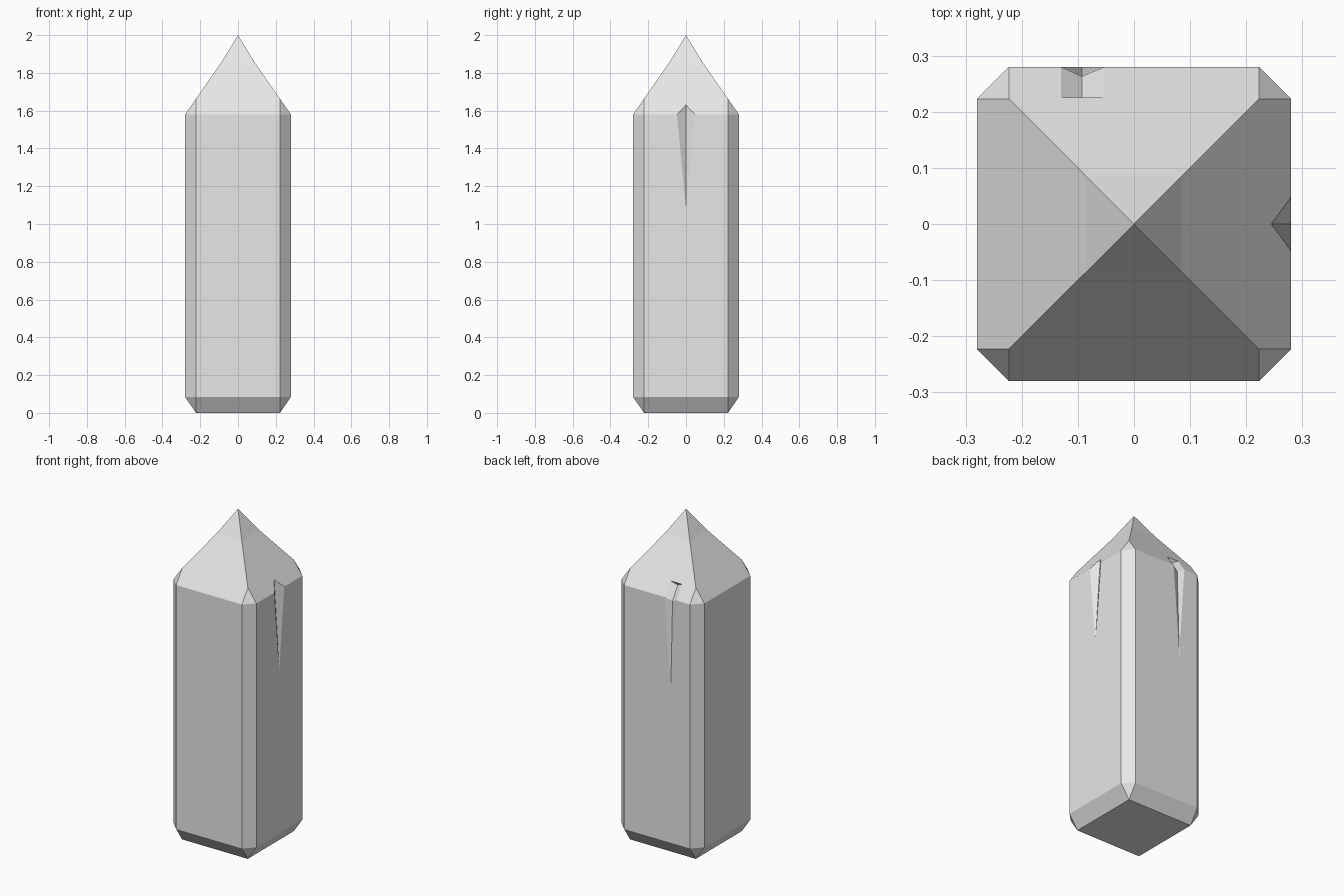
import bpy
import bmesh
from math import pi
from mathutils import Matrix, Vector

cube = bpy.data.objects.get("Cube")
if cube:
    bpy.data.objects.remove(cube, do_unlink=True)

# Main sizes of the crystal shaft and its point
W = 0.28        # half width of the shaft
F = 0.223       # half width of each flat side
M = 0.085       # half width where the point steepens
BASE, SHOULDER, KINK, TIP = 0.085, 1.58, 1.86, 2.0


def roof(x):
    """Height of the lower part of the point at distance x from the axis."""
    return SHOULDER + (W - x) * (KINK - SHOULDER) / (W - M)


# Each notch is drawn on the +x side: (depth, sideways, height)
def simple_notch():
    a, b = (W, -0.048, SHOULDER), (W, 0.048, SHOULDER)
    low, top = (W, 0, 1.085), (0.245, 0, roof(0.245))
    return dict(wall=[b, low, a], roof=[a, top, b],
                faces=[(low, a, top), (low, top, b)])


def stepped_notch():
    left, mid, right, back = 0.053, 0.093, 0.13, 0.225
    a, b = (W, left, SHOULDER), (W, right, SHOULDER)
    c, d = (back, left, roof(back)), (back, right, roof(back))
    low, bend, end = (W, mid, 1.02), (0.263, mid, 1.56), (0.213, mid, 1.64)
    return dict(wall=[b, low, a], roof=[a, c, d, b],
                faces=[(low, a, bend), (low, bend, b), (a, c, end, bend),
                       (b, bend, end, d), (c, d, end)])


plain = dict(wall=[], roof=[], faces=[])
notches = [simple_notch(), stepped_notch(), plain, plain]

bm = bmesh.new()


def add_face(points, turn):
    bm.faces.new([bm.verts.new(turn @ Vector(p)) for p in points])


# Four sides, each with its wall, point, foot and corner bevel
for i, notch in enumerate(notches):
    turn = Matrix.Rotation(i * pi / 2, 3, 'Z')
    corner_z = roof(F)
    foot_l, foot_r = (W, -F, BASE), (W, F, BASE)
    top_l, top_r = (W, -F, SHOULDER), (W, F, SHOULDER)
    next_foot, next_top = (F, W, BASE), (F, W, SHOULDER)
    sides = [
        [foot_l, foot_r, top_r] + notch["wall"] + [top_l],
        [top_l] + notch["roof"] + [top_r, (F, F, corner_z), (M, M, KINK),
                                   (M, -M, KINK), (F, -F, corner_z)],
        [(M, -M, KINK), (M, M, KINK), (0, 0, TIP)],
        [(F, -F, 0), (F, F, 0), foot_r, foot_l],
        [foot_r, next_foot, next_top, top_r],
        [top_r, next_top, (F, F, corner_z)],
        [foot_r, (F, F, 0), next_foot],
    ]
    for points in sides + notch["faces"]:
        add_face(points, turn)

# Flat underside
add_face([(-F, -F, 0), (-F, F, 0), (F, F, 0), (F, -F, 0)], Matrix.Identity(3))

bmesh.ops.remove_doubles(bm, verts=bm.verts, dist=0.0005)
bmesh.ops.recalc_face_normals(bm, faces=bm.faces)

mesh = bpy.data.meshes.new("crystal_pillar")
bm.to_mesh(mesh)
bm.free()
pillar = bpy.data.objects.new("crystal_pillar", mesh)
bpy.context.collection.objects.link(pillar)

# Pale grey stone
stone = bpy.data.materials.new("pale_grey")
stone.use_nodes = True
grey = (0.8, 0.8, 0.8, 1)
stone.diffuse_color = grey
stone.node_tree.nodes["Principled BSDF"].inputs["Base Color"].default_value = grey
mesh.materials.append(stone)
